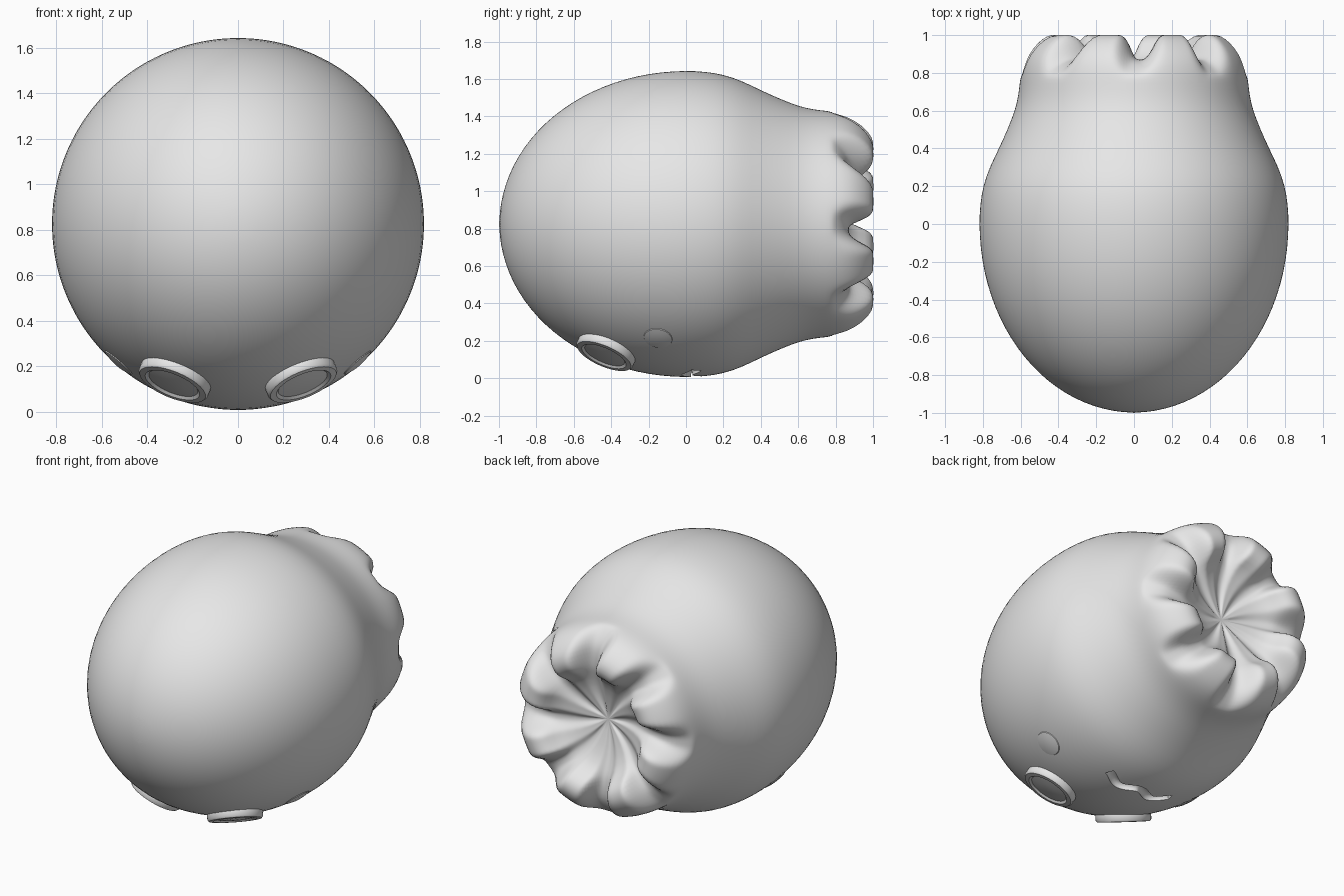
import bpy, bmesh, math
from mathutils import Vector

cube = bpy.data.objects.get("Cube")
if cube:
    bpy.data.objects.remove(cube, do_unlink=True)

CZ = 0.825  # height of the body axis
grey = bpy.data.materials.new("plain_grey")
grey.use_nodes = True
grey.diffuse_color = (0.8, 0.8, 0.8, 1)
grey.node_tree.nodes["Principled BSDF"].inputs["Base Color"].default_value = (0.8, 0.8, 0.8, 1)


def lathe(name, rings, segs, point):
    """Closed surface from rings; point(ring, angle) gives a position, first and last are poles."""
    bm = bmesh.new()
    rows = []
    for i, ring in enumerate(rings):
        n = 1 if i in (0, len(rings) - 1) else segs
        rows.append([bm.verts.new(point(ring, math.tau * k / segs)) for k in range(n)])
    for a, b in zip(rows, rows[1:]):
        for k in range(segs):
            j = (k + 1) % segs
            quad = [a[k % len(a)], a[j % len(a)], b[j % len(b)], b[k % len(b)]]
            bm.faces.new(list(dict.fromkeys(quad)))
    bmesh.ops.recalc_face_normals(bm, faces=bm.faces)
    me = bpy.data.meshes.new(name)
    bm.to_mesh(me)
    bm.free()
    me.materials.append(grey)
    ob = bpy.data.objects.new(name, me)
    bpy.context.collection.objects.link(ob)
    return ob


def activate(ob):
    bpy.ops.object.select_all(action='DESELECT')
    ob.select_set(True)
    bpy.context.view_layer.objects.active = ob


def smooth(ob, angle):
    activate(ob)
    bpy.ops.object.shade_smooth_by_angle(angle=math.radians(angle))


def ease(t):
    t = max(0, min(1, t))
    return t * t * (3 - 2 * t)


# Body rings: radius, depth at a lobe, depth in a gap, twist of the folds
rings = []
for i in range(13):
    a = math.pi / 2 * i / 12
    y = -math.cos(a)
    rings.append((0.82 * math.sin(a), y, y, 0))
for r, y in [(0.815, 0.1), (0.80, 0.2), (0.765, 0.3), (0.715, 0.4), (0.67, 0.5),
             (0.63, 0.6), (0.612, 0.68), (0.605, 0.75)]:
    rings.append((r, y, y, 0))
rings += [(0.60, 0.80, 0.78, 0), (0.585, 0.87, 0.80, 0), (0.55, 0.93, 0.83, 0.01),
          (0.50, 0.98, 0.86, 0.03), (0.45, 1.005, 0.87, 0.06), (0.39, 1.0, 0.87, 0.09),
          (0.345, 0.96, 0.865, 0.12), (0.31, 0.89, 0.855, 0.15), (0.22, 0.84, 0.82, 0.2),
          (0.1, 0.81, 0.795, 0.25), (0, 0.79, 0.79, 0)]


def body_point(ring, a):
    r, lobe, gap, twist = ring
    phase = (a + twist) / math.tau * 8 % 1
    w = min(ease((phase - 0.08) / 0.2), ease((0.94 - phase) / 0.3))
    return (r * math.cos(a), gap + (lobe - gap) * w, CZ + r * math.sin(a))


body = lathe("body", rings, 128, body_point)
activate(body)
sub = body.modifiers.new("soften", 'SUBSURF')
sub.levels = sub.render_levels = 1
bpy.ops.object.modifier_apply(modifier=sub.name)

# Wavy mouth groove cut into the underside
curve = bpy.data.curves.new("mouth_cutter", 'CURVE')
curve.dimensions = '3D'
curve.bevel_depth = 0.03
curve.bevel_resolution = 3
curve.use_fill_caps = True
line = curve.splines.new('POLY')
line.points.add(24)
for i, p in enumerate(line.points):
    x = -0.23 + 0.46 * i / 24
    p.co = (x, 0.03 + 0.025 * math.cos(x * 26), CZ - math.sqrt(0.81 ** 2 - x * x), 1)
cutter = bpy.data.objects.new("mouth_cutter", curve)
bpy.context.collection.objects.link(cutter)
cutter.hide_render = True
activate(cutter)
bpy.ops.object.convert(target='MESH')
cutter = bpy.context.object
activate(body)
cut = body.modifiers.new("mouth", 'BOOLEAN')
cut.operation = 'DIFFERENCE'
cut.solver = 'EXACT'
cut.object = cutter
bpy.ops.object.modifier_apply(modifier=cut.name)
bpy.data.objects.remove(cutter, do_unlink=True)
smooth(body, 45)


def disc(name, profile, centre, normal):
    ob = lathe(name, profile, 48, lambda p, a: (p[0] * math.cos(a), p[0] * math.sin(a), p[1]))
    ob.location = centre
    ob.rotation_euler = Vector(normal).to_track_quat('Z', 'Y').to_euler()
    smooth(ob, 40)


# Button eyes and faint cheeks, mirrored
eye = [(0, -0.06), (0.15, -0.06), (0.163, -0.03), (0.163, 0.012), (0.155, 0.022),
       (0.128, 0.024), (0.115, 0.014), (0.06, 0.022), (0, 0.024)]
cheek = [(0, -0.03), (0.09, -0.03), (0.075, -0.003), (0.04, 0.004), (0, 0.005)]
for side, s in (("left", 1), ("right", -1)):
    disc(side + "_eye", eye, (s * 0.28, -0.43, 0.137), (s * 0.378, -0.4, -0.925))
    disc(side + "_cheek", cheek, (s * 0.53, -0.15, 0.21), (s * 0.65, -0.12, -0.75))
